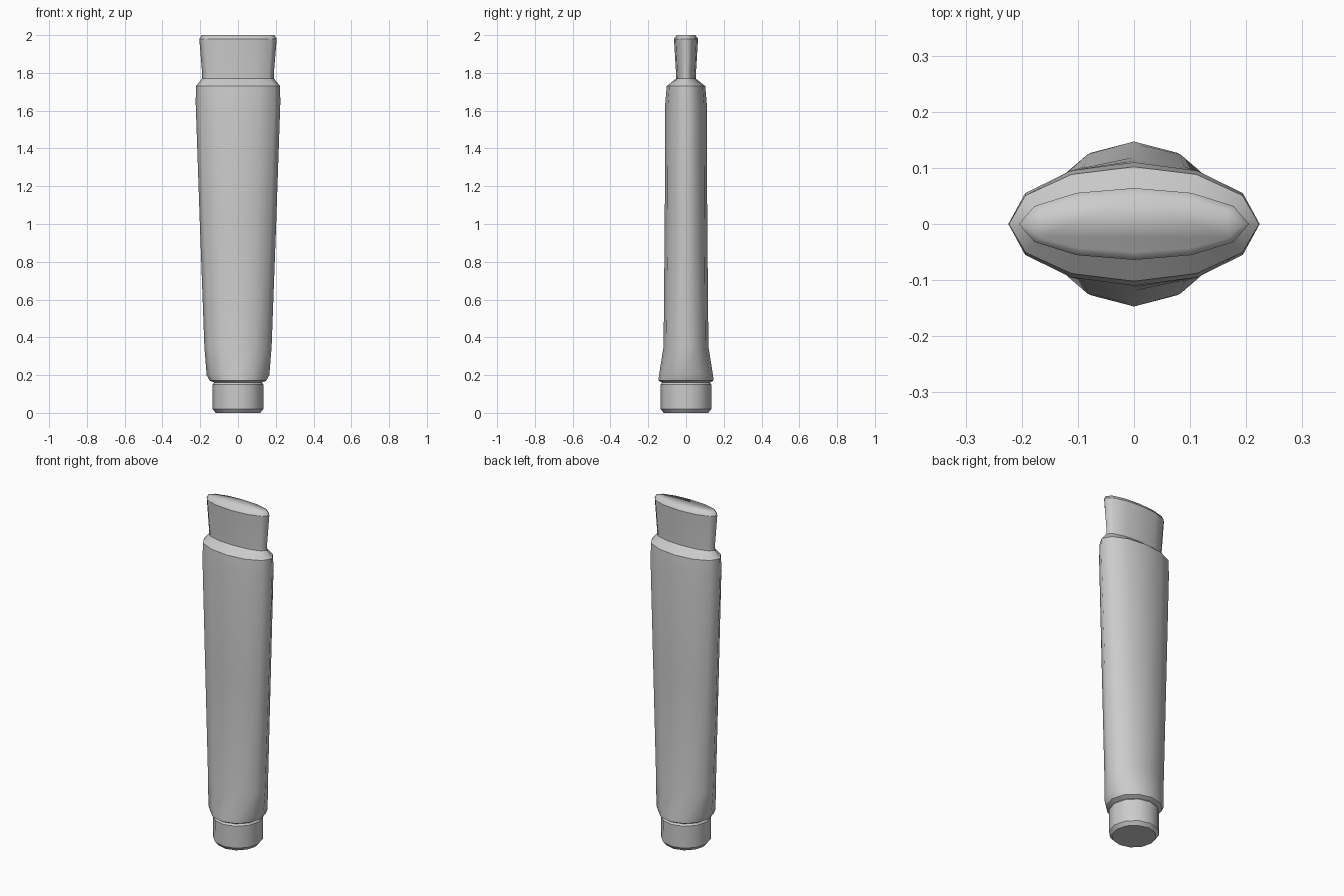
import bpy
import bmesh
from math import cos, sin, tau

cube = bpy.data.objects.get("Cube")
if cube:
    bpy.data.objects.remove(cube, do_unlink=True)

SIDES = 12

grey = bpy.data.materials.new("plain_grey")
grey.use_nodes = True
colour = (0.6, 0.6, 0.6, 1)
grey.diffuse_color = colour
grey.node_tree.nodes["Principled BSDF"].inputs["Base Color"].default_value = colour


def loft(name, rings, cap=None):
    """Join elliptical rings (z, x radius, y radius, sharp edge) into one smooth part."""
    bm = bmesh.new()
    loops = [[bm.verts.new((rx * cos(tau * i / SIDES), ry * sin(tau * i / SIDES), z))
              for i in range(SIDES)] for z, rx, ry, _ in rings]
    for low, high in zip(loops, loops[1:]):
        for i in range(SIDES):
            j = (i + 1) % SIDES
            bm.faces.new((low[i], low[j], high[j], high[i]))
    if cap == "bottom":
        bm.faces.new(loops[0][::-1])
    elif cap == "top":
        bm.faces.new(loops[-1])
    for face in bm.faces:
        face.smooth = True
    for loop, ring in zip(loops, rings):
        for i in range(SIDES):
            bm.edges.get((loop[i], loop[(i + 1) % SIDES])).smooth = not ring[3]
    mesh = bpy.data.meshes.new(name)
    bm.to_mesh(mesh)
    bm.free()
    mesh.materials.append(grey)
    obj = bpy.data.objects.new(name, mesh)
    bpy.context.collection.objects.link(obj)
    return obj


# Round plug at the bottom
loft("base_plug", [
    (0, .118, .118, True),
    (.02, .134, .134, True),
    (.15, .135, .135, True),
    (.16, .126, .126, True),
], cap="bottom")

# Long oval handle: flared foot, tapered shaft, sloped shoulder
loft("handle_body", [
    (.16, .126, .126, True),
    (.172, .151, .147, True),
    (.20, .166, .143, False),
    (.35, .178, .119, False),
    (1.0, .202, .113, False),
    (1.64, .224, .110, False),
    (1.73, .223, .102, True),
    (1.77, .190, .052, True),
])

# Flat oval head that widens upwards
loft("handle_head", [
    (1.77, .190, .052, True),
    (1.80, .190, .053, False),
    (1.98, .205, .064, True),
    (2.0, .193, .050, False),
], cap="top")
